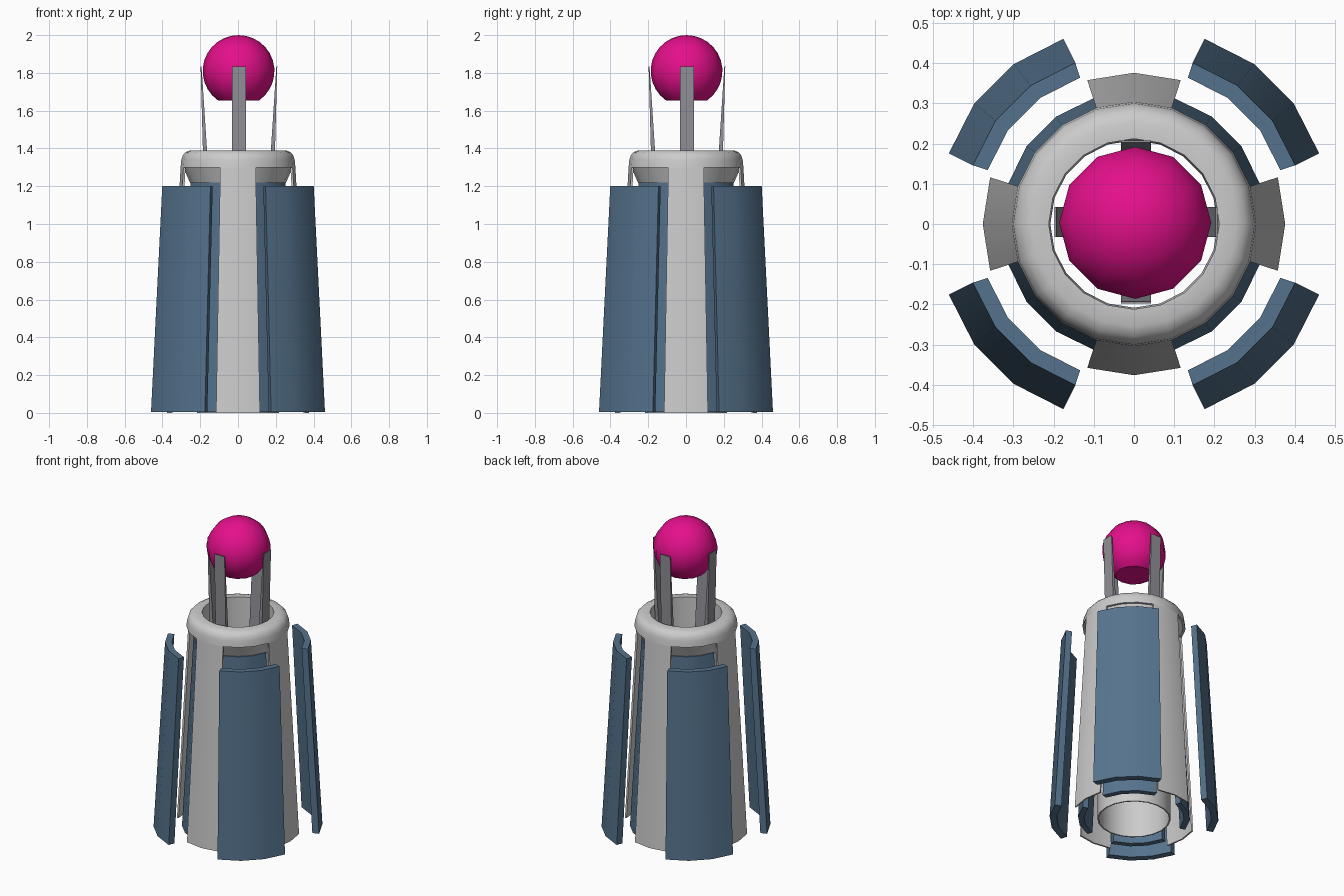
import bpy, bmesh, math
from mathutils import Vector

if "Cube" in bpy.data.objects:
    bpy.data.objects.remove(bpy.data.objects["Cube"])


def material(name, rgb):
    m = bpy.data.materials.new(name)
    m.diffuse_color = (*rgb, 1)
    m.use_nodes = True
    m.node_tree.nodes["Principled BSDF"].inputs["Base Color"].default_value = m.diffuse_color
    return m


LIGHT = material("light_grey", (0.60, 0.60, 0.60))
DARK = material("mid_grey", (0.28, 0.28, 0.31))
BLUE = material("slate_blue", (0.09, 0.17, 0.265))
PINK = material("magenta", (0.78, 0.005, 0.26))


def finish(name, verts, faces, mat, smooth=35):
    me = bpy.data.meshes.new(name)
    me.from_pydata(verts, [], faces)
    bm = bmesh.new()
    bm.from_mesh(me)
    bmesh.ops.remove_doubles(bm, verts=bm.verts, dist=1e-5)
    bmesh.ops.recalc_face_normals(bm, faces=bm.faces)
    bm.to_mesh(me)
    bm.free()
    me.materials.append(mat)
    ob = bpy.data.objects.new(name, me)
    bpy.context.collection.objects.link(ob)
    if smooth:
        bpy.ops.object.select_all(action='DESELECT')
        ob.select_set(True)
        bpy.context.view_layer.objects.active = ob
        bpy.ops.object.shade_smooth_by_angle(angle=math.radians(smooth))
    return ob


def lathe(name, profile, n, mat, closed):
    """Spin an (r, z) profile about z."""
    k = len(profile)
    verts = [(r * math.cos(2 * math.pi * i / n), r * math.sin(2 * math.pi * i / n), z)
             for i in range(n) for r, z in profile]
    faces = []
    for i in range(n):
        j = (i + 1) % n
        for a in range(k if closed else k - 1):
            b = (a + 1) % k
            faces.append((i * k + a, j * k + a, j * k + b, i * k + b))
    if not closed:  # cap the first ring
        faces.append([i * k for i in range(n)])
    return finish(name, verts, faces, mat)


def sector(name, mid, angles, levels, mat):
    """Curved plate; levels are (inner r, outer r, outward shift, z)."""
    k = 2 * len(levels)
    d = Vector((math.cos(math.radians(mid)), math.sin(math.radians(mid)), 0))
    verts = []
    for a in angles:
        t = math.radians(mid + a)
        u = Vector((math.cos(t), math.sin(t), 0))
        loop = [(ri, s, z) for ri, ro, s, z in levels]
        loop += [(ro, s, z) for ri, ro, s, z in reversed(levels)]
        verts += [u * r + d * s + Vector((0, 0, z)) for r, s, z in loop]
    faces = [list(range(k)), list(range((len(angles) - 1) * k, len(angles) * k))]
    for i in range(len(angles) - 1):
        for a in range(k):
            b = (a + 1) % k
            faces.append((i * k + a, i * k + b, (i + 1) * k + b, (i + 1) * k + a))
    return finish(name, verts, faces, mat)


# Hollow core tube with rounded rim
lathe("core_tube_and_rim",
      [(0.208, 0), (0.212, 1.39), (0.255, 1.39), (0.278, 1.38), (0.293, 1.363),
       (0.3, 1.34), (0.304, 1.3), (0.29, 1.3), (0.25, 1.21), (0.222, 1.2), (0.216, 0)],
      20, LIGHT, True)

for i in range(4):
    # Flared strips running from the rim to the ground
    sector(f"side_strip_{i}", 90 * i, (-18, 0, 18),
           [(0.366, 0.376, 0, 0), (0.292, 0.304, 0, 1.3)], LIGHT)
    # Inner blue plates in the windows between strips
    sector(f"inner_plate_{i}", 45 + 90 * i, (-29, -9, 9, 29),
           [(0.295, 0.33, 0, 0.005), (0.23, 0.262, 0, 1.22)], BLUE)
    # Outer armour panels standing clear of the body
    sector(f"outer_panel_{i}", 45 + 90 * i, (-27, -9, 9, 27),
           [(0.402, 0.444, 0.054, 0.005), (0.358, 0.397, 0.033, 1.2)], BLUE)

    # Tapered prongs holding the ball
    t = math.radians(90 * i)
    u, v = Vector((math.cos(t), math.sin(t), 0)), Vector((-math.sin(t), math.cos(t), 0))
    pv = [u * r + v * w + Vector((0.005, 0.005, z))
          for w in (-0.037, 0.037)
          for r, z in ((0.150, 1.1), (0.183, 1.1), (0.203, 1.835), (0.198, 1.835))]
    finish(f"prong_{i}", pv, [(0, 1, 2, 3), (4, 5, 6, 7), (0, 1, 5, 4), (1, 2, 6, 5),
                              (2, 3, 7, 6), (3, 0, 4, 7)], DARK, 0)

# Ball with flat underside
R, zc, start = 0.19, 1.81, -54.7
arc = []
for i in range(13):
    a = math.radians(start + (90 - start) * i / 12)
    arc.append((R * math.cos(a), zc + R * math.sin(a)))
ball = lathe("ball", arc, 12, PINK, False)
ball.location = (0.003, 0.003, 0)
